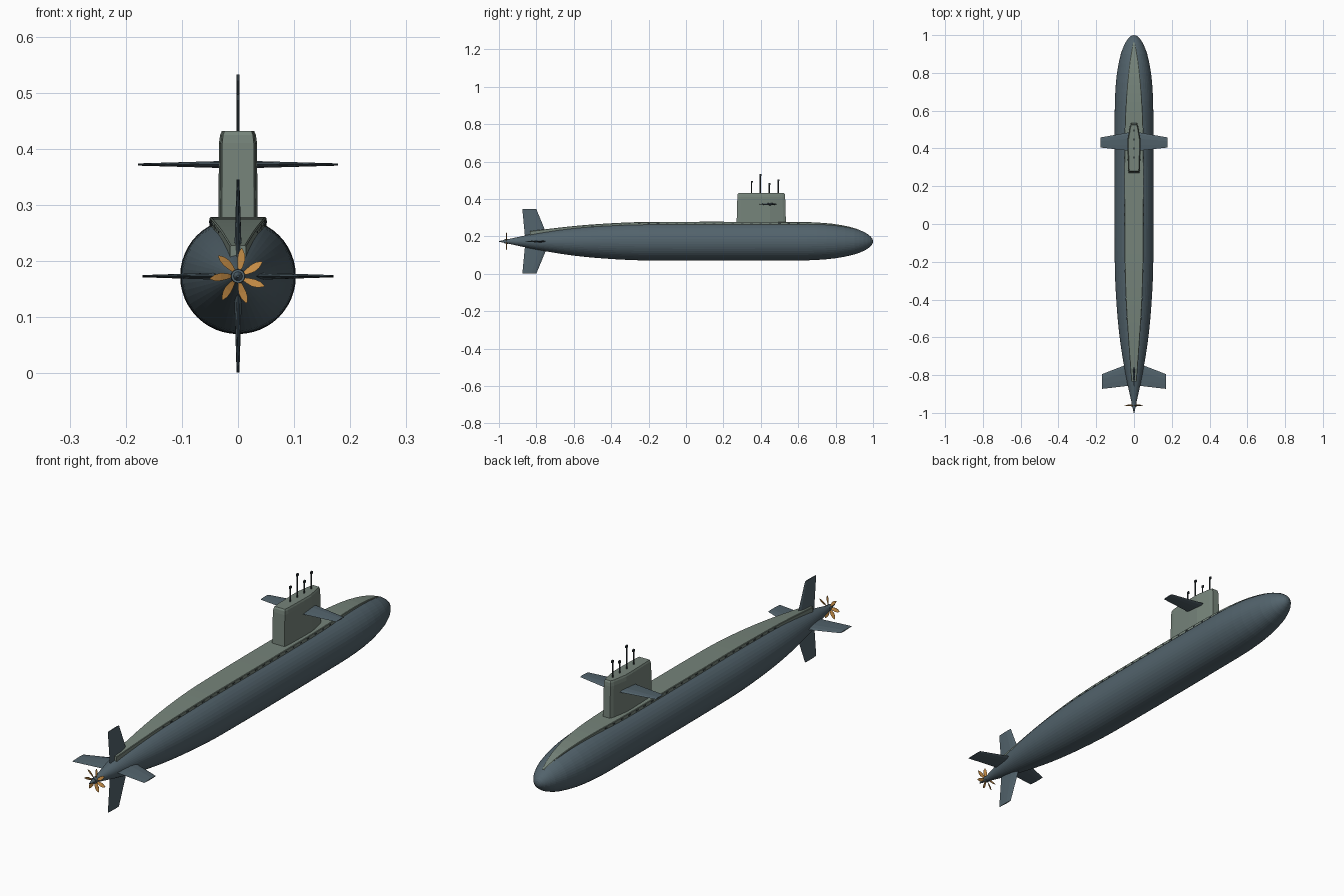
import bpy, bmesh, math
from mathutils import Vector, Matrix

if "Cube" in bpy.data.objects:
    bpy.data.objects.remove(bpy.data.objects["Cube"])

AXIS_Z = 0.173


def material(name, rgb):
    m = bpy.data.materials.new(name)
    m.use_nodes = True
    m.diffuse_color = (*rgb, 1)
    m.node_tree.nodes["Principled BSDF"].inputs["Base Color"].default_value = (*rgb, 1)
    return m


HULL = material("slate hull", (0.085, 0.125, 0.15))
DECK = material("grey green deck", (0.18, 0.23, 0.195))
DARK = material("dark metal", (0.03, 0.04, 0.045))
BRONZE = material("bronze", (0.55, 0.26, 0.06))


def finish(name, bm, mat):
    bmesh.ops.remove_doubles(bm, verts=bm.verts, dist=1e-5)
    bmesh.ops.recalc_face_normals(bm, faces=bm.faces)
    me = bpy.data.meshes.new(name)
    bm.to_mesh(me)
    bm.free()
    me.materials.append(mat)
    ob = bpy.data.objects.new(name, me)
    bpy.context.collection.objects.link(ob)
    return ob


def loft(bm, sections):
    """Skin a list of equal-length closed sections and cap both ends."""
    rings = [[bm.verts.new(p) for p in s] for s in sections]
    n = len(rings[0])
    for a, b in zip(rings, rings[1:]):
        for i in range(n):
            j = (i + 1) % n
            bm.faces.new((a[i], a[j], b[j], b[i]))
    bm.faces.new(rings[0][::-1])
    bm.faces.new(rings[-1])


def sample(table, y):
    """Smooth (monotone-ish) interpolation of a table of (y, value)."""
    for i in range(len(table) - 1):
        (y0, v0), (y1, v1) = table[i], table[i + 1]
        if y <= y1:
            def slope(k):
                k0, k1 = max(k - 1, 0), min(k + 1, len(table) - 1)
                return (table[k1][1] - table[k0][1]) / (table[k1][0] - table[k0][0])
            t, h = (y - y0) / (y1 - y0), y1 - y0
            return ((2*t**3 - 3*t**2 + 1) * v0 + (t**3 - 2*t**2 + t) * h * slope(i)
                    + (3*t**2 - 2*t**3) * v1 + (t**3 - t**2) * h * slope(i + 1))
    return table[-1][1]


RADIUS = [(-1, 0.002), (-0.95, 0.012), (-0.8, 0.044), (-0.6, 0.076), (-0.4, 0.094),
          (-0.2, 0.102), (0.6, 0.102), (0.7, 0.099), (0.8, 0.09), (0.9, 0.07), (0.95, 0.051)]


def hull_radius(y):
    if y > 0.95:
        return 0.051 * math.sqrt(max(1 - y, 0) / 0.05) + 1e-4
    return sample(RADIUS, y)


# Pressure hull
stations = [-1 + 0.05 * i for i in range(39)] + [0.925, 0.95, 0.97, 0.985, 0.994, 0.998, 1]
stations.sort()
bm = bmesh.new()
loft(bm, [[(hull_radius(y) * math.cos(a), y, AXIS_Z + hull_radius(y) * math.sin(a))
           for a in (math.tau * k / 48 for k in range(48))] for y in stations])
finish("hull", bm, HULL)

# Deck casing with flat top and vertical walls
WIDTH = [(-0.835, 0.014), (-0.6, 0.031), (-0.4, 0.043), (-0.2, 0.049), (0.2, 0.051),
         (0.5, 0.049), (0.7, 0.039), (0.85, 0.024), (0.96, 0.006)]
TOP = [(-0.835, 0.228), (-0.6, 0.255), (-0.4, 0.27), (-0.2, 0.277), (0.6, 0.277),
       (0.7, 0.274), (0.8, 0.265), (0.9, 0.2445), (0.96, 0.2195)]
bm = bmesh.new()
sections = []
for i in range(41):
    y = -0.835 + 1.795 * i / 40
    w, t = sample(WIDTH, y), sample(TOP, y)
    b = AXIS_Z + hull_radius(y) * 0.7
    sections.append([(-w, y, b), (w, y, b), (w, y, t - 0.002), (w - 0.002, y, t),
                     (-w + 0.002, y, t), (-w, y, t - 0.002)])
loft(bm, sections)
finish("deck_casing", bm, DECK)

# Drain slots along the casing walls
bm = bmesh.new()
for side in (-1, 1):
    for i in range(24):
        y = -0.55 + 0.05 * i
        w, t = sample(WIDTH, y), sample(TOP, y)
        bmesh.ops.create_cube(bm, size=1, matrix=Matrix.Translation((side * w, y, t - 0.008))
                              @ Matrix.Diagonal((0.002, 0.014, 0.004, 1)))
finish("drain_slots", bm, DARK)

# Sail
half = [(0.27, 0.029), (0.29, 0.032), (0.40, 0.035), (0.45, 0.035), (0.52, 0.022), (0.535, 0.016)]
outline = [(w, y) for y, w in half] + [(-w, y) for y, w in reversed(half)]


def sail_ring(z, sx, sy):
    return [(x * sx, 0.4 + (y - 0.4) * sy, z) for x, y in outline]


bm = bmesh.new()
loft(bm, [sail_ring(0.25, 1, 1), sail_ring(0.41, 0.97, 0.965),
          sail_ring(0.425, 0.91, 0.95), sail_ring(0.432, 0.82, 0.92)])
finish("sail", bm, DECK)


# Control surfaces: (distance out, trailing y, leading y, thickness) at root and tip
def fin(name, origin, out, root, tip):
    out = Vector(out)
    side = out.cross(Vector((0, 1, 0)))
    foil = [(0, 0), (0.3, 0.3), (0.65, 0.5), (0.88, 0.35), (1, 0), (0.88, -0.35), (0.65, -0.5), (0.3, -0.3)]
    bm = bmesh.new()
    loft(bm, [[Vector(origin) + out * d + Vector((0, y0 + (y1 - y0) * u, 0)) + side * v * th
               for u, v in foil] for d, y0, y1, th in (root, tip)])
    return finish(name, bm, HULL)


for label, s in (("left", 1), ("right", -1)):
    fin(label + "_sail_plane", (0, 0, 0.372), (s, 0, 0),
        (0.02, 0.387, 0.486, 0.013), (0.178, 0.405, 0.458, 0.004))
    fin(label + "_stern_plane", (0, 0, AXIS_Z), (s, 0, 0),
        (0.015, -0.855, -0.735, 0.014), (0.17, -0.873, -0.795, 0.004))
for label, s in (("upper", 1), ("lower", -1)):
    fin(label + "_rudder", (0, 0, AXIS_Z), (0, 0, s),
        (0.015, -0.86, -0.735, 0.015), (0.172, -0.875, -0.8, 0.005))


# Masts with forward-facing heads
def tube(bm, x, y, z0, z1, r):
    bmesh.ops.create_cone(bm, cap_ends=True, segments=10, radius1=r, radius2=r, depth=z1 - z0,
                          matrix=Matrix.Translation((x, y, (z0 + z1) / 2)))


for i, (y, top) in enumerate([(0.35, 0.497), (0.397, 0.532), (0.445, 0.485), (0.493, 0.505)]):
    bm = bmesh.new()
    tube(bm, 0, y, 0.42, top - 0.004, 0.003)
    bmesh.ops.create_cube(bm, size=1, matrix=Matrix.Translation((0, y + 0.002, top - 0.005))
                          @ Matrix.Diagonal((0.006, 0.011, 0.01, 1)))
    finish("mast_%d" % (i + 1), bm, DARK)

# Seven-bladed propeller with twisted leaf blades
bm = bmesh.new()
leaf = [(0.008, 0.002), (0.018, 0.0055), (0.03, 0.0075), (0.041, 0.006), (0.05, 0.001)]
for k in range(7):
    spin = Matrix.Translation((0, -0.96, AXIS_Z)) @ Matrix.Rotation(math.pi + math.tau * k / 7, 4, "Y")
    rings = []
    for r, w in leaf:
        pitch = 0.65 - 8 * r
        dy, dz = w * math.sin(pitch), w * math.cos(pitch)
        sweep = 2.5 * (r - 0.008) ** 2
        rings.append([spin @ Vector((r, sy * dy + e, sy * dz + sweep))
                      for sy, e in ((-1, -0.0006), (1, -0.0006), (1, 0.0006), (-1, 0.0006))])
    loft(bm, rings)
finish("propeller_blades", bm, BRONZE)

bm = bmesh.new()
bmesh.ops.create_cone(bm, cap_ends=True, segments=16, radius1=0.012, radius2=0.0135, depth=0.02,
                      matrix=Matrix.Translation((0, -0.96, AXIS_Z)) @ Matrix.Rotation(-math.pi / 2, 4, "X"))
finish("propeller_hub", bm, HULL)
